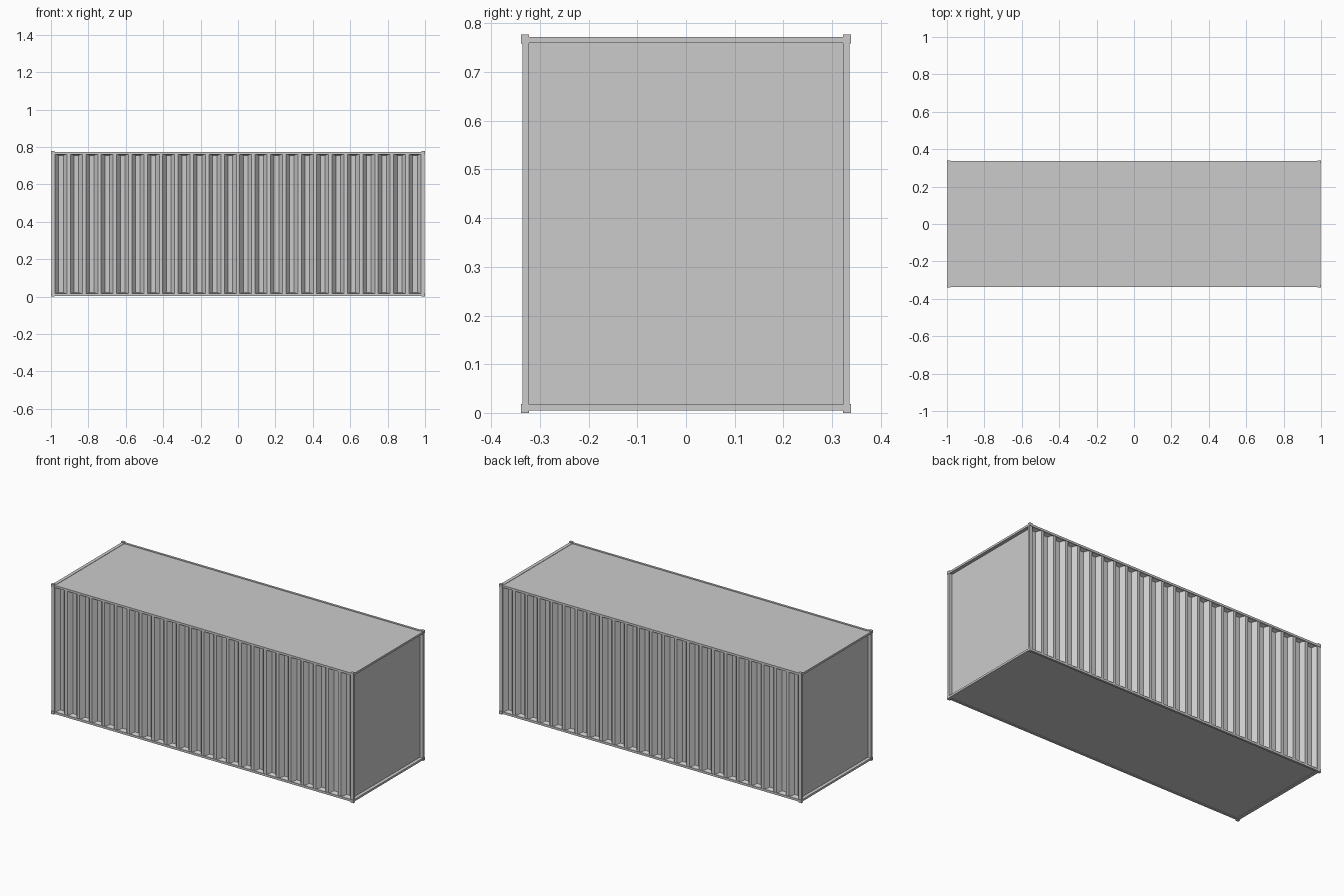
import bpy, bmesh

if "Cube" in bpy.data.objects:
    bpy.data.objects.remove(bpy.data.objects["Cube"])

X, Y, ZB, ZT = 0.998, 0.336, 0.004, 0.773   # outer frame limits
W = 0.013                                    # frame bar width


def finish(name, bm):
    bmesh.ops.remove_doubles(bm, verts=bm.verts, dist=1e-5)
    bmesh.ops.recalc_face_normals(bm, faces=bm.faces)
    me = bpy.data.meshes.new(name)
    bm.to_mesh(me)
    bm.free()
    ob = bpy.data.objects.new(name, me)
    bpy.context.collection.objects.link(ob)
    return ob


def box(name, lo, hi):
    bm = bmesh.new()
    bmesh.ops.create_cube(bm, size=1)
    for v in bm.verts:
        v.co = [(a + b) / 2 + c * (b - a) for a, b, c in zip(lo, hi, v.co)]
    return finish(name, bm)


def mirrored(ob, x=False, y=False, z=False):
    # mirror about the container centre
    centre = bpy.data.objects.get("mirror_centre")
    if not centre:
        centre = bpy.data.objects.new("mirror_centre", None)
        centre.location.z = 0.3885
        centre.hide_render = True
        bpy.context.collection.objects.link(centre)
    m = ob.modifiers.new("mirror", 'MIRROR')
    m.use_axis = (x, y, z)
    m.use_mirror_merge = False
    m.mirror_object = centre
    return ob


# Frame: posts, rails and corner castings
mirrored(box("corner_post", (X - 0.02, Y - W, ZB), (X, Y, ZT)), x=True, y=True)
mirrored(box("side_rail", (-X, Y - W, ZT - W), (X, Y, ZT)), y=True, z=True)
mirrored(box("end_rail", (X - 0.02, -Y, ZT - W), (X, Y, ZT - 0.001)), x=True, z=True)
mirrored(box("corner_casting", (0.98, 0.323, 0.759), (1.0, 0.339, 0.777)),
         x=True, y=True, z=True)

# Flat roof, floor and end panels
box("roof", (-X + 0.02, -Y + W, ZT - 0.008), (X - 0.02, Y - W, ZT - 0.003))
box("floor", (-X + 0.02, -Y + W, ZB + 0.004), (X - 0.02, Y - W, ZB + 0.01))
mirrored(box("end_panel", (X - 0.024, -Y + W, ZB + 0.005), (X - 0.02, Y - W, ZT - 0.006)), x=True)

# Corrugated side wall: a row of pressed pockets with sloped edges
bm = bmesh.new()
N, PITCH, RIB, SLOPE, DEPTH = 24, 0.0823, 0.018, 0.02, 0.024
yo, z0, z1, cap = -Y + 0.003, ZB + 0.009, ZT - 0.009, 0.01


def quad(*pts):
    bm.faces.new([bm.verts.new(p) for p in pts])


for i in range(N):
    a = (i - N / 2) * PITCH
    b = a + PITCH
    p, q = a + RIB / 2, b - RIB / 2
    outer = [(p, yo, z0), (q, yo, z0), (q, yo, z1), (p, yo, z1)]
    u, v, yi = p + SLOPE, q - SLOPE, yo + DEPTH
    inner = [(u, yi, z0 + cap), (v, yi, z0 + cap), (v, yi, z1 - cap), (u, yi, z1 - cap)]
    quad(*inner)
    for k in range(4):
        j = (k + 1) % 4
        quad(outer[k], outer[j], inner[j], inner[k])
    quad((a, yo, z0), outer[0], outer[3], (a, yo, z1))
    quad(outer[1], (b, yo, z0), (b, yo, z1), outer[2])
mirrored(finish("corrugated_side", bm), y=True)
